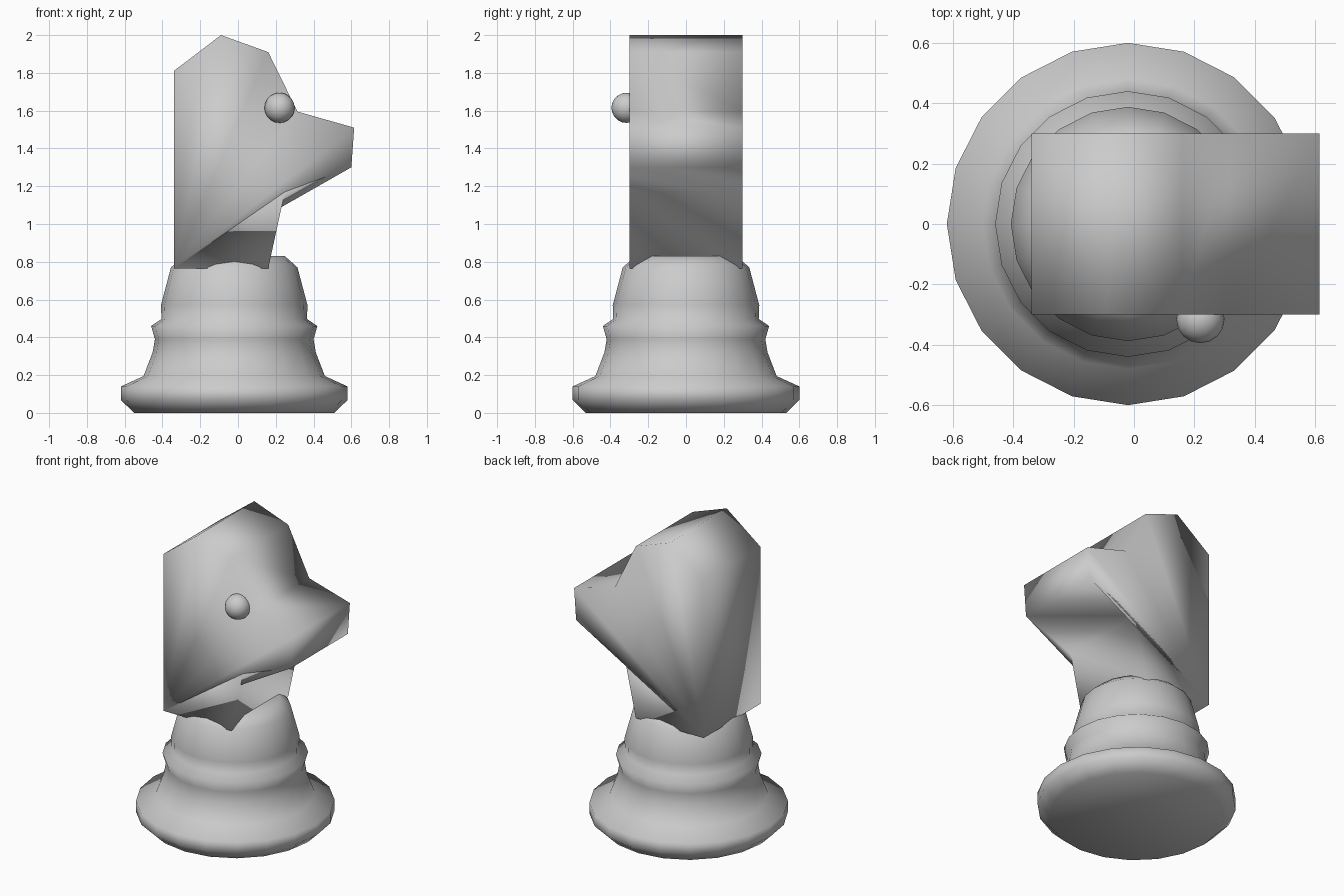
import bpy, bmesh, math

if "Cube" in bpy.data.objects:
    bpy.data.objects.remove(bpy.data.objects["Cube"])


def finish(bm, name):
    me = bpy.data.meshes.new(name)
    bm.to_mesh(me)
    bm.free()
    for p in me.polygons:
        p.use_smooth = True
    ob = bpy.data.objects.new(name, me)
    bpy.context.collection.objects.link(ob)
    return ob


# Turned pedestal: (radius, z) profile revolved in 20 steps
profile = [(.53, 0), (.6, .068), (.6, .14), (.48, .195), (.432, .32), (.42, .39),
           (.44, .46), (.385, .497), (.388, .57), (.335, .77), (.268, .83)]
N = 20
bm = bmesh.new()
rings = [[bm.verts.new((r * math.cos(2 * math.pi * i / N) - .02,
                        r * math.sin(2 * math.pi * i / N), z)) for i in range(N)]
         for r, z in profile]
for a, b in zip(rings, rings[1:]):
    for i in range(N):
        j = (i + 1) % N
        bm.faces.new((a[i], a[j], b[j], b[i]))
bm.faces.new(rings[0][::-1])
bm.faces.new(rings[-1])
finish(bm, "pedestal")

# Horse head: side outline extruded across y; the sides are fans from the
# rear bottom corner, which leaves thin webs hanging under the jaw
outline = [(-.34, .765), (.16, .765), (.248, 1.17), (.6, 1.3), (.615, 1.51),
           (.315, 1.595), (.16, 1.91), (-.09, 2.0), (-.34, 1.81)]
bm = bmesh.new()
front = [bm.verts.new((x, -.3, z)) for x, z in outline]
back = [bm.verts.new((x, .3, z)) for x, z in outline]
n = len(outline)
for i in range(n):
    j = (i + 1) % n
    bm.faces.new((front[j], front[i], back[i], back[j]))
for i in range(1, n - 1):
    bm.faces.new((front[0], front[i], front[i + 1]))
    bm.faces.new((back[0], back[i + 1], back[i]))
finish(bm, "horse_head")

# Single eye on the front side
bm = bmesh.new()
bmesh.ops.create_uvsphere(bm, u_segments=16, v_segments=10, radius=.08)
bmesh.ops.translate(bm, verts=bm.verts, vec=(.22, -.315, 1.615))
finish(bm, "eye")
